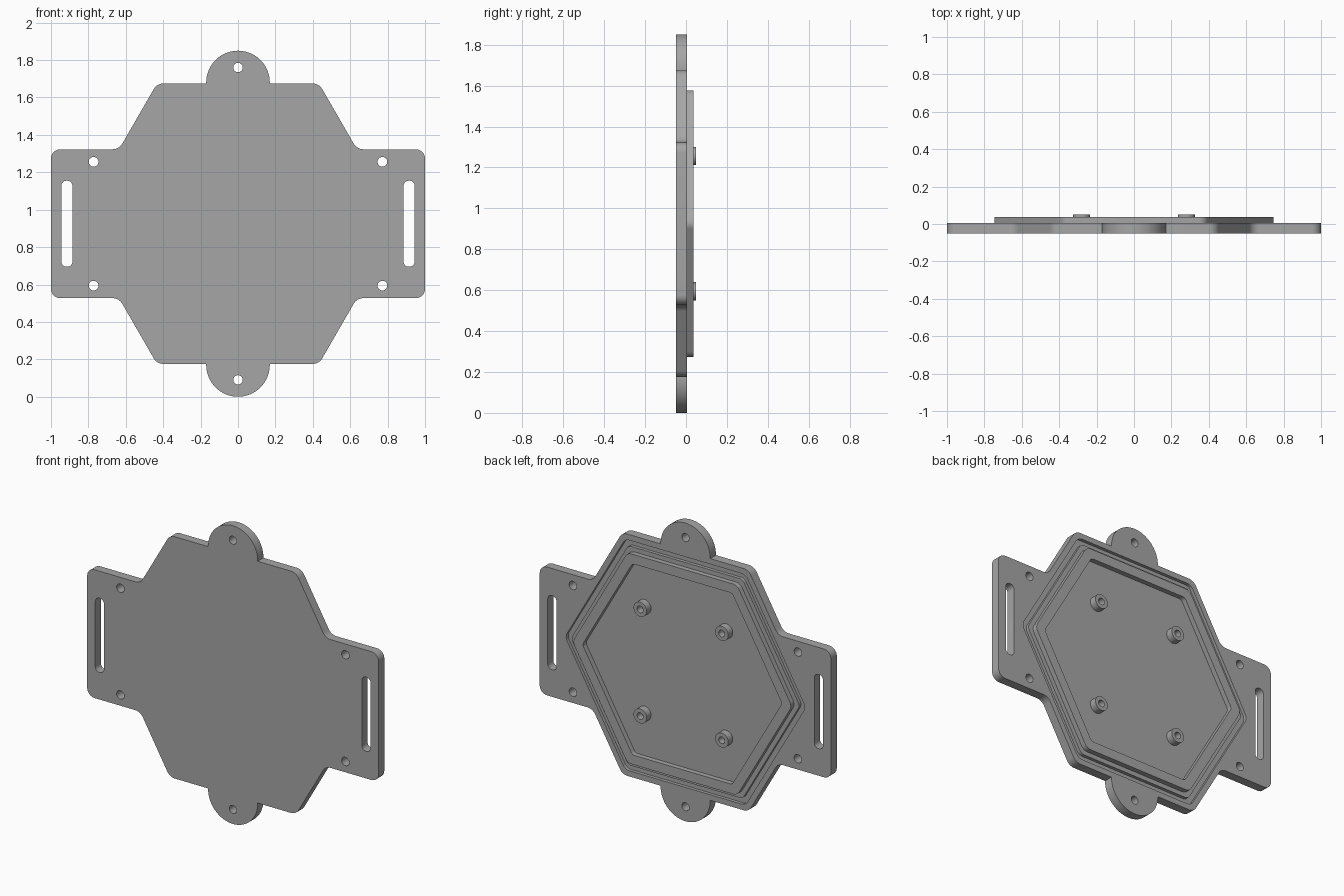
import bpy, bmesh, math
from mathutils import Vector, Matrix

cube = bpy.data.objects.get("Cube")
if cube:
    bpy.data.objects.remove(cube, do_unlink=True)

MID = 0.925            # height of the plate centre
FRONT, BACK = -0.05, 0.006

grey = bpy.data.materials.new("plain grey")
grey.use_nodes = True
grey.diffuse_color = (0.38, 0.38, 0.38, 1)
grey.node_tree.nodes["Principled BSDF"].inputs["Base Color"].default_value = grey.diffuse_color


def circle(x, z, r, n=32):
    return [Vector((x + r * math.cos(math.tau * i / n), z + r * math.sin(math.tau * i / n))) for i in range(n)]


def rounded(corners, steps=8):
    """Fillet each (x, z, radius) corner with a tangent arc."""
    out = []
    for i, (x, z, r) in enumerate(corners):
        p = Vector((x, z))
        if r == 0:
            out.append(p)
            continue
        a = (Vector(corners[i - 1][:2]) - p).normalized()
        b = (Vector(corners[(i + 1) % len(corners)][:2]) - p).normalized()
        half = a.angle(b) / 2
        centre = p + (a + b).normalized() * (r / math.sin(half))
        u = p + a * (r / math.tan(half)) - centre
        v = p + b * (r / math.tan(half)) - centre
        turn = u.angle(v)
        for k in range(steps + 1):
            t = k / steps
            out.append(centre + (u * math.sin((1 - t) * turn) + v * math.sin(t * turn)) / math.sin(turn))
    return out


def hexagon(apothem, r):
    R = apothem / math.cos(math.pi / 6)
    return rounded([(R * math.cos(math.pi * i / 3), R * math.sin(math.pi * i / 3), r) for i in range(6)])


def slab(name, loops, y0, y1):
    """Extrude an outline with holes from y0 to y1."""
    curve = bpy.data.curves.new(name, "CURVE")
    curve.dimensions, curve.fill_mode = "2D", "BOTH"
    curve.extrude = (y1 - y0) / 2
    for loop in loops:
        sp = curve.splines.new("POLY")
        sp.points.add(len(loop) - 1)
        for pt, p in zip(sp.points, loop):
            pt.co = (p.x, p.y, 0, 1)
        sp.use_cyclic_u = True
    temp = bpy.data.objects.new(name, curve)
    bpy.context.collection.objects.link(temp)
    dg = bpy.context.evaluated_depsgraph_get()
    mesh = bpy.data.meshes.new_from_object(temp.evaluated_get(dg))
    bpy.data.objects.remove(temp, do_unlink=True)
    mesh.transform(Matrix.Translation((0, (y0 + y1) / 2, MID)) @ Matrix.Rotation(math.pi / 2, 4, "X"))
    bm = bmesh.new()
    bm.from_mesh(mesh)
    bmesh.ops.remove_doubles(bm, verts=bm.verts, dist=1e-5)
    bmesh.ops.recalc_face_normals(bm, faces=bm.faces)
    bm.to_mesh(mesh)
    bm.free()
    mesh.name = name
    mesh.materials.clear()
    mesh.materials.append(grey)
    ob = bpy.data.objects.new(name, mesh)
    bpy.context.collection.objects.link(ob)
    return ob


# Plate outline: one quarter, mirrored both ways
tab = [(0.17 * math.sin(a), 0.755 + 0.17 * math.cos(a), 0)
       for a in (math.pi / 2 * i / 16 for i in range(17))]
quarter = tab + [(0.17, 0.75, 0), (0.433, 0.75, 0.06), (0.636, 0.398, 0.06), (1, 0.398, 0.05)]
right = quarter + [(x, -z, r) for x, z, r in reversed(quarter)]
outline = right + [(-x, z, r) for x, z, r in reversed(right[1:-1])]

# Screw holes and strap slots
holes = [circle(0, s * 0.835, 0.025) for s in (-1, 1)]
for sx in (-1, 1):
    holes += [circle(sx * 0.772, sz * 0.331, 0.026) for sz in (-1, 1)]
    x, w, h = sx * 0.915, 0.03, 0.23
    holes.append(rounded([(x - w, -h, 0.028), (x + w, -h, 0.028), (x + w, h, 0.028), (x - w, h, 0.028)]))
plate = slab("mounting_plate", [rounded(outline)] + holes, FRONT, BACK)

# Seal groove cut into the back of the plate
cutter = slab("groove_cutter", [hexagon(0.715, 0.05), hexagon(0.68, 0.04)], BACK - 0.02, BACK + 0.02)
cutter.hide_render = True
cut = plate.modifiers.new("seal_groove", "BOOLEAN")
cut.operation, cut.solver, cut.object = "DIFFERENCE", "EXACT", cutter
bpy.context.view_layer.objects.active = plate
bpy.ops.object.modifier_apply(modifier=cut.name)
bpy.data.objects.remove(cutter, do_unlink=True)

# Raised lip and screw bosses on the back
parts = [plate, slab("locating_lip", [hexagon(0.652, 0.05), hexagon(0.593, 0.03)], BACK - 0.001, 0.037)]
for side, sx in (("left", 1), ("right", -1)):
    for level, sz in (("upper", 1), ("lower", -1)):
        x, z = sx * 0.28, sz * 0.331
        parts.append(slab(f"{level}_{side}_boss", [circle(x, z, 0.045), circle(x, z, 0.021)], BACK - 0.001, 0.05))

bpy.ops.object.select_all(action="DESELECT")
for ob in parts:
    ob.select_set(True)
bpy.context.view_layer.objects.active = plate
bpy.ops.object.shade_smooth_by_angle(angle=math.radians(30))
